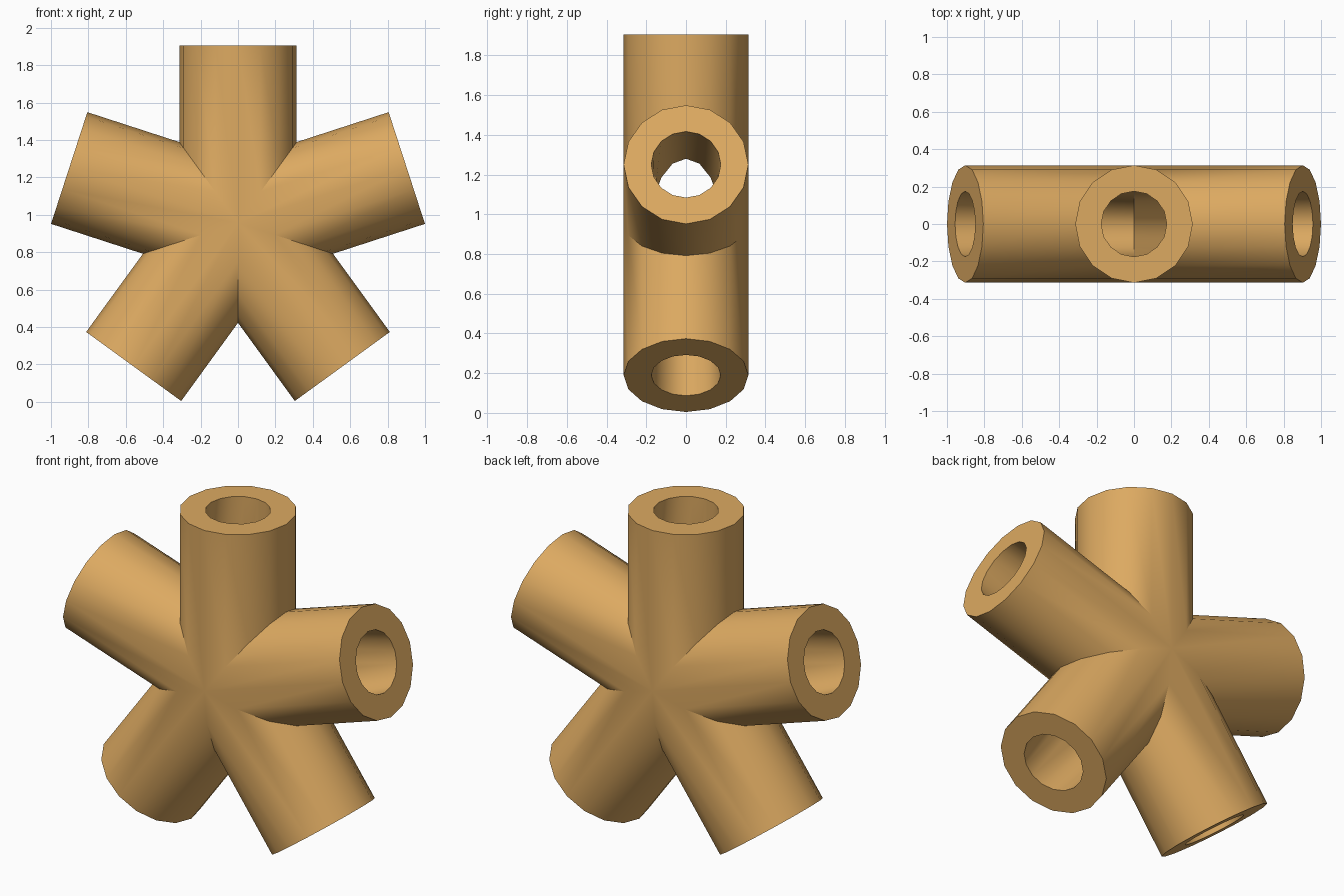
import bpy, bmesh, math
from mathutils import Vector

cube = bpy.data.objects.get("Cube")
if cube:
    bpy.data.objects.remove(cube, do_unlink=True)

ARMS, SIDES = 5, 16
OUTER, BORE, LENGTH = 0.314, 0.175, 0.949
CENTRE_Z = 0.957
MITRE = math.tan(math.pi / ARMS)

wood = bpy.data.materials.new("warm_tan")
wood.use_nodes = True
colour = (0.72, 0.40, 0.12, 1)
wood.diffuse_color = colour
bsdf = wood.node_tree.nodes["Principled BSDF"]
bsdf.inputs["Base Color"].default_value = colour
bsdf.inputs["Roughness"].default_value = 0.7

bm = bmesh.new()


def arm_shell(angle, radius, flare):
    """Open tube wall, mitred at the hub; returns its outer rim."""
    along = Vector((math.cos(angle), 0, math.sin(angle)))
    across = Vector((-math.sin(angle), 0, math.cos(angle)))
    hub, rim = [], []
    for k in range(SIDES):
        t = math.tau * k / SIDES
        a, y = radius * math.cos(t), radius * math.sin(t)
        side = Vector((0, y, CENTRE_Z))
        hub.append(bm.verts.new(side + across * a * flare + along * abs(a) * flare / MITRE))
        rim.append(bm.verts.new(side + across * a + along * LENGTH))
    for k in range(SIDES):
        n = (k + 1) % SIDES
        bm.faces.new((hub[k], hub[n], rim[n], rim[k]))
    return rim


# Five tubular arms, each with an outer wall, a bore and a flat ring end
for i in range(ARMS):
    angle = math.pi / 2 + math.tau * i / ARMS
    outer = arm_shell(angle, OUTER, 1)
    inner = arm_shell(angle, BORE, 1.34)
    for k in range(SIDES):
        n = (k + 1) % SIDES
        bm.faces.new((outer[k], outer[n], inner[n], inner[k]))

# Weld the mitred arms into one hub
bmesh.ops.remove_doubles(bm, verts=bm.verts, dist=0.0005)
bmesh.ops.recalc_face_normals(bm, faces=bm.faces)

mesh = bpy.data.meshes.new("five_way_connector")
bm.to_mesh(mesh)
bm.free()
mesh.materials.append(wood)
connector = bpy.data.objects.new("five_way_connector", mesh)
bpy.context.collection.objects.link(connector)

bpy.ops.object.select_all(action="DESELECT")
connector.select_set(True)
bpy.context.view_layer.objects.active = connector
bpy.ops.object.shade_smooth_by_angle(angle=math.radians(30))
